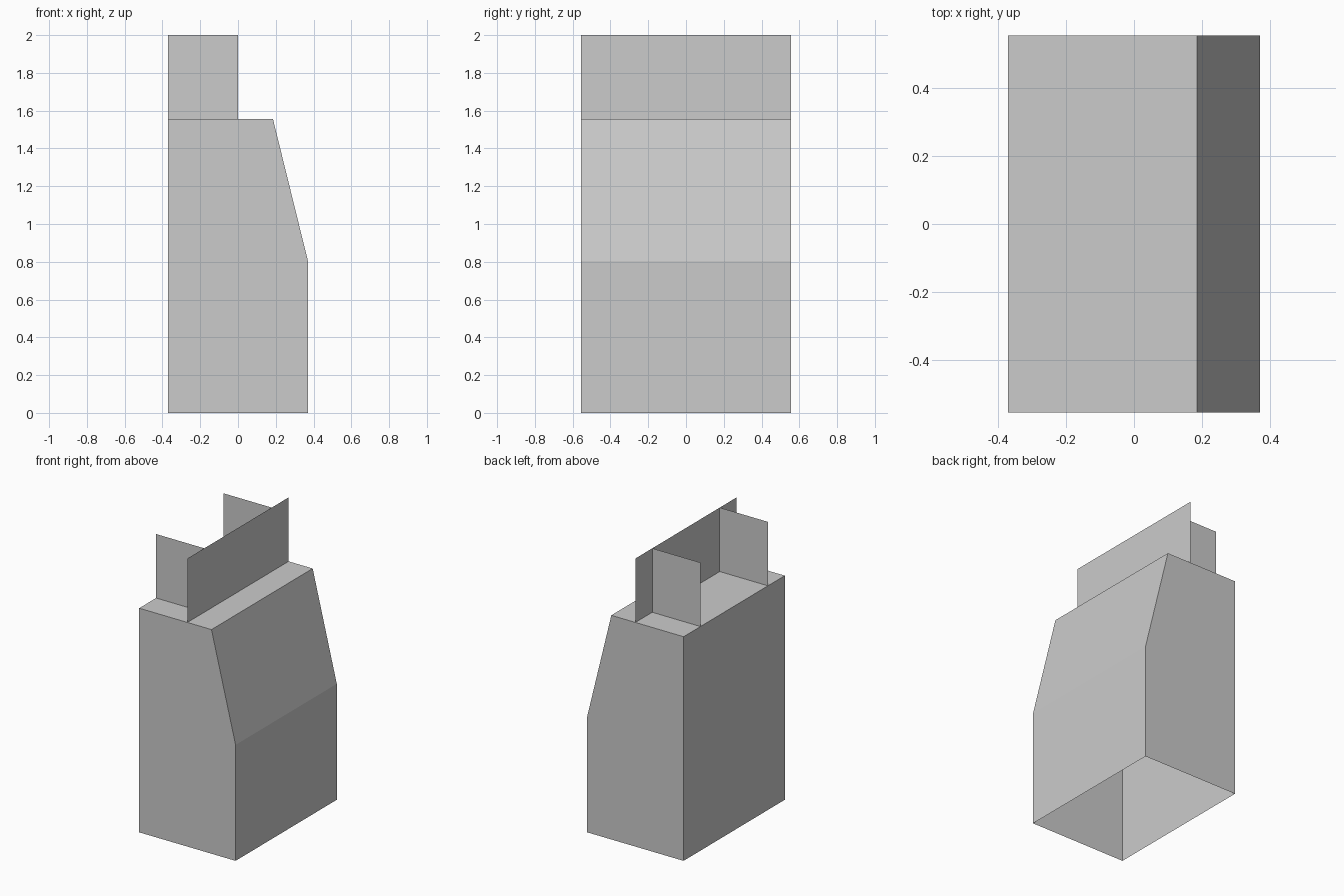
import bpy

if "Cube" in bpy.data.objects:
    bpy.data.objects.remove(bpy.data.objects["Cube"])

HALF_X, HALF_Y = 0.37, 0.555
SHOULDER, TOP = 1.556, 2.0


def add_mesh(name, verts, faces):
    mesh = bpy.data.meshes.new(name)
    mesh.from_pydata(verts, [], faces)
    mesh.update()
    obj = bpy.data.objects.new(name, mesh)
    bpy.context.collection.objects.link(obj)
    return obj


def add_panel(name, start, end):
    """Thin upright sheet standing on the shoulder between two plan points."""
    verts = [(*start, SHOULDER), (*end, SHOULDER), (*end, TOP), (*start, TOP)]
    return add_mesh(name, verts, [(0, 1, 2, 3)])


# Hollow body: side profile swept along y, open underneath
profile = [(HALF_X, 0), (HALF_X, 0.805), (0.185, SHOULDER),
           (-HALF_X, SHOULDER), (-HALF_X, 0)]
n = len(profile)
verts = [(x, y, z) for y in (-HALF_Y, HALF_Y) for x, z in profile]
faces = [(i, i + n, i + n + 1, i + 1) for i in range(n - 1)]
faces += [tuple(range(n)), tuple(reversed(range(n, 2 * n)))]
add_mesh("body", verts, faces)

# Upright sheets on top: one long cross panel and two side panels
add_panel("cross_panel", (0, -HALF_Y), (0, HALF_Y))
for side, y in (("front", -0.37), ("back", 0.37)):
    add_panel(f"{side}_side_panel", (-HALF_X, y), (0, y))
